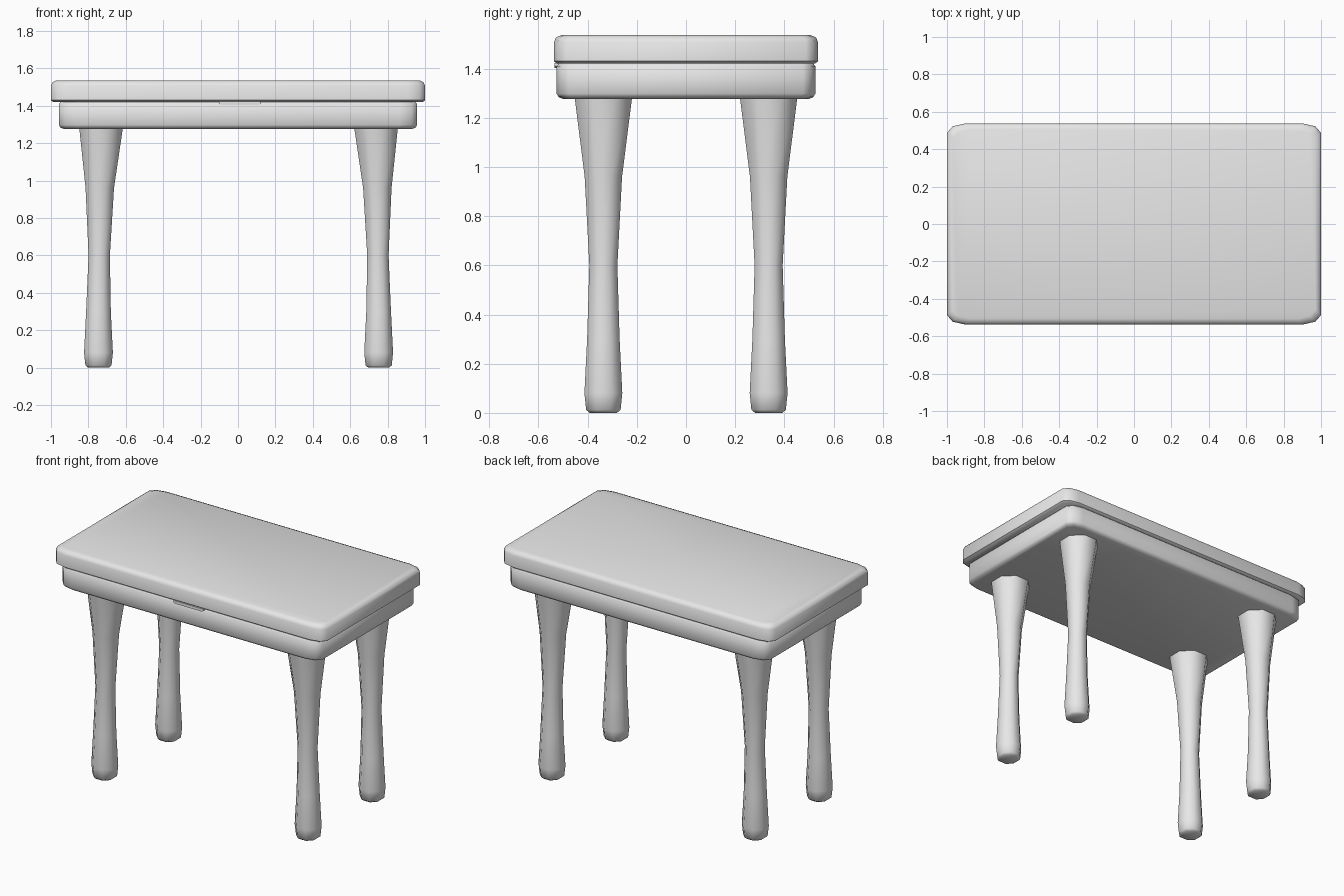
import bpy
import bmesh
import math

cube = bpy.data.objects.get("Cube")
if cube:
    bpy.data.objects.remove(cube, do_unlink=True)

grey = bpy.data.materials.new("light grey")
grey.use_nodes = True
grey.diffuse_color = (0.8, 0.8, 0.8, 1)
grey.node_tree.nodes["Principled BSDF"].inputs["Base Color"].default_value = (0.8, 0.8, 0.8, 1)


def loft(name, rings):
    """Skin a stack of equal-length rings, from bottom to top, and cap both ends."""
    bm = bmesh.new()
    loops = [[bm.verts.new(p) for p in ring] for ring in rings]
    for low, high in zip(loops, loops[1:]):
        for i in range(len(low)):
            j = (i + 1) % len(low)
            bm.faces.new((low[i], low[j], high[j], high[i]))
    bm.faces.new(loops[0][::-1])
    bm.faces.new(loops[-1])
    bmesh.ops.recalc_face_normals(bm, faces=bm.faces)
    mesh = bpy.data.meshes.new(name)
    bm.to_mesh(mesh)
    bm.free()
    mesh.materials.append(grey)
    obj = bpy.data.objects.new(name, mesh)
    bpy.context.collection.objects.link(obj)
    bpy.ops.object.select_all(action='DESELECT')
    obj.select_set(True)
    bpy.context.view_layer.objects.active = obj
    bpy.ops.object.shade_smooth_by_angle(angle=math.radians(50))
    return obj


def rounded_outline(hx, hy, z):
    """Rectangle with each corner cut in two facets."""
    corner = [(hx, hy - 0.05), (hx - 0.03, hy - 0.015), (hx - 0.095, hy)]
    quarter = corner + [(-x, y) for x, y in reversed(corner)]
    return [(x, y, z) for x, y in quarter + [(-x, -y) for x, y in quarter]]


def slab(name, hx, hy, profile):
    """Rounded slab; profile holds (height, inset) pairs."""
    return loft(name, [rounded_outline(hx - i, hy - i, z) for z, i in profile])


# Table top and the apron below it
slab("table_top", 1.0, 0.537, [(1.42, 0.012), (1.43, 0.0), (1.508, 0.0),
                               (1.527, 0.009), (1.536, 0.03)])
slab("apron", 0.958, 0.526, [(1.277, 0.025), (1.284, 0.008), (1.298, 0.0),
                             (1.41, 0.0), (1.422, 0.01)])

# Small pull lip under the front edge of the top
lip = [(-0.102, 1.422), (-0.102, 1.411), (-0.09, 1.403),
       (0.108, 1.403), (0.12, 1.411), (0.12, 1.422)]
loft("pull_lip", [[(x, y, z) for x, z in lip] for y in (-0.534, -0.52)])

# Waisted eight-sided legs: height, radius across flats, inward shift
LEG = [(0.0, 0.055, 0), (0.012, 0.07, 0), (0.08, 0.077, 0), (0.3, 0.066, 0),
       (0.6, 0.057, 0.004), (0.96, 0.076, 0.007), (1.285, 0.117, 0.014)]


def leg(name, side, end):
    rings = []
    for z, flat, shift in LEG:
        r = flat / math.cos(math.pi / 8)
        cx = 0.003 + side * (0.749 - shift)
        cy = end * 0.336
        rings.append([(cx + r * math.cos((k + 0.5) * math.pi / 4),
                       cy + r * math.sin((k + 0.5) * math.pi / 4), z)
                      for k in range(8)])
    loft(name, rings)


for side, side_name in ((1, "left"), (-1, "right")):
    for end, end_name in ((-1, "front"), (1, "back")):
        leg(f"{end_name}_{side_name}_leg", side, end)
